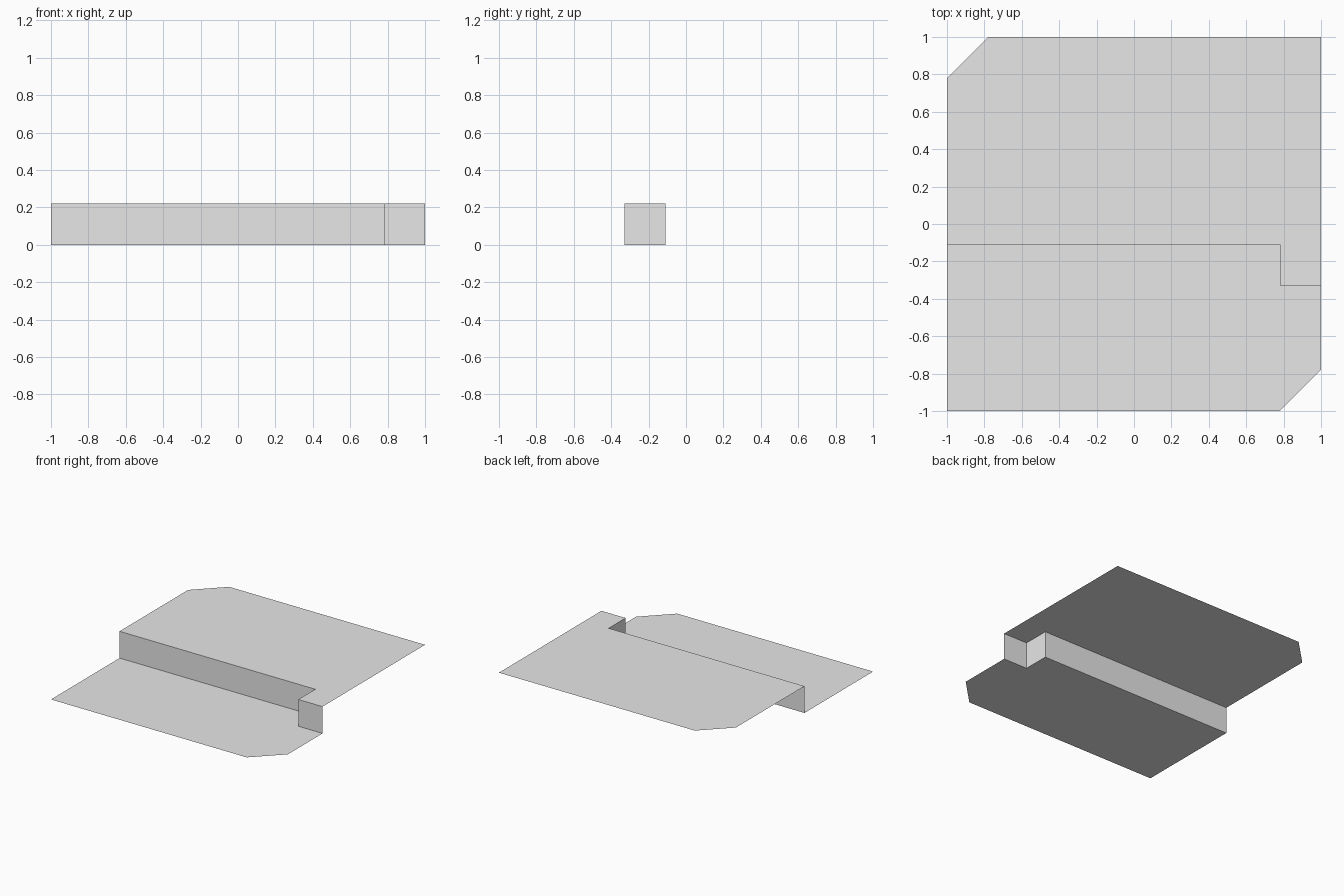
import bpy
import bmesh

cube = bpy.data.objects.get("Cube")
if cube:
    bpy.data.objects.remove(cube, do_unlink=True)

HEIGHT = 0.22
CUT = 0.78       # where the corner cuts and the jog begin
BACK_Y = -0.11   # main line of the step
FRONT_Y = -0.33  # line of the short jog

grey = bpy.data.materials.new("plain_grey")
grey.use_nodes = True
grey.diffuse_color = (0.8, 0.8, 0.8, 1)
grey.node_tree.nodes["Principled BSDF"].inputs["Base Color"].default_value = (0.8, 0.8, 0.8, 1)


def add_object(name, polygons):
    """Make a flat-shaded sheet object from polygon outlines."""
    bm = bmesh.new()
    for outline in polygons:
        bm.faces.new([bm.verts.new(p) for p in outline])
    bmesh.ops.remove_doubles(bm, verts=bm.verts, dist=0.0001)
    mesh = bpy.data.meshes.new(name)
    bm.to_mesh(mesh)
    bm.free()
    mesh.materials.append(grey)
    obj = bpy.data.objects.new(name, mesh)
    bpy.context.collection.objects.link(obj)


# Jogged line shared by both sheets and the riser
step = [(-1, BACK_Y), (CUT, BACK_Y), (CUT, FRONT_Y), (1, FRONT_Y)]

# Lower sheet with a cut front corner
lower = [(-1, -1), (CUT, -1), (1, -CUT)] + step[::-1]
add_object("lower_sheet", [[(x, y, 0) for x, y in lower]])

# Upper sheet with a cut back corner
upper = step + [(1, 1), (-CUT, 1), (-1, CUT)]
add_object("upper_sheet", [[(x, y, HEIGHT) for x, y in upper]])

# Upright riser joining the sheets
add_object("riser", [
    [(*a, 0), (*b, 0), (*b, HEIGHT), (*a, HEIGHT)]
    for a, b in zip(step, step[1:])
])
